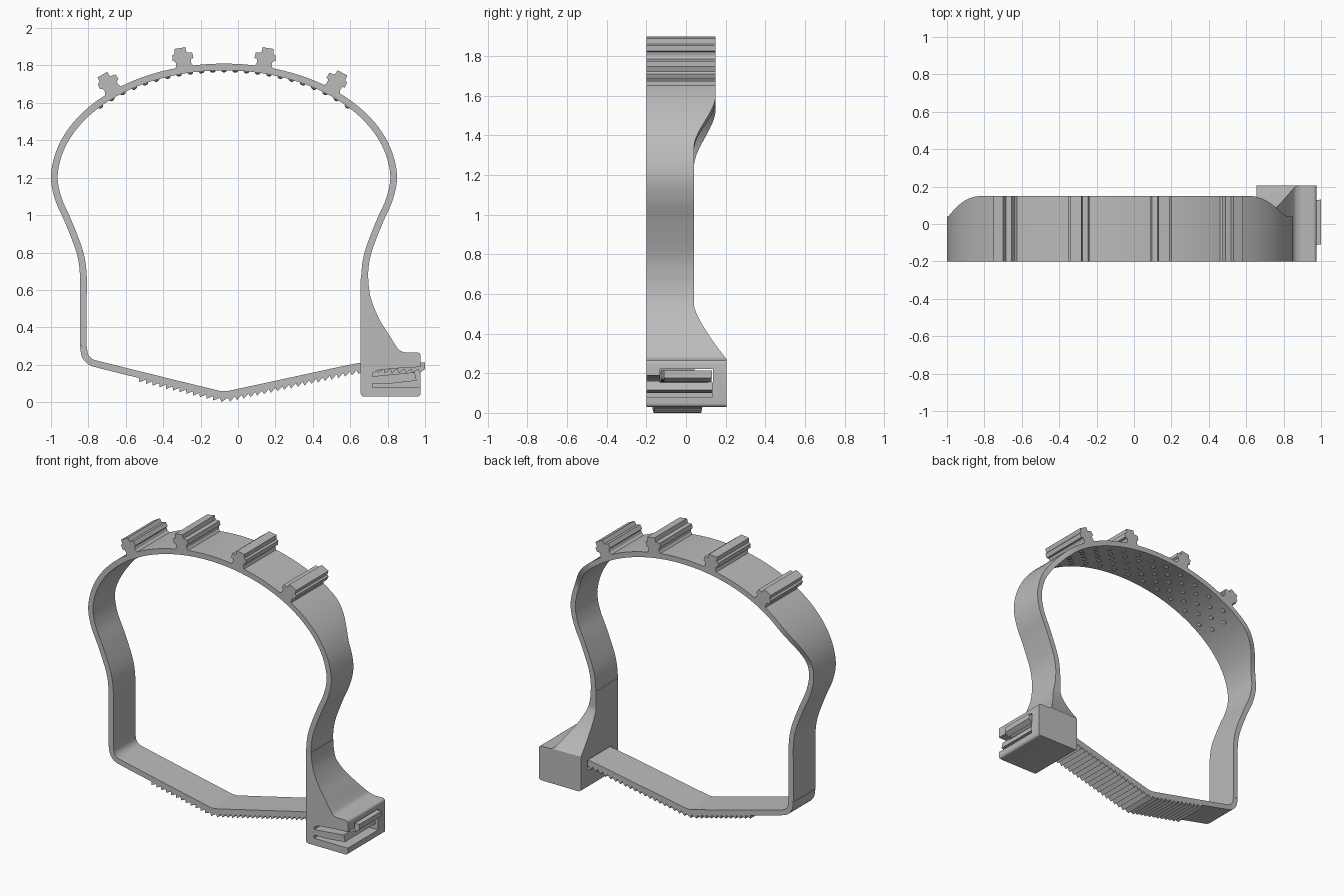
import bpy, bmesh, math
from mathutils import Vector, Matrix

cube = bpy.data.objects.get("Cube")
if cube:
    bpy.data.objects.remove(cube, do_unlink=True)

grey = bpy.data.materials.new("plain grey")
grey.use_nodes = True
COLOUR = (0.5, 0.5, 0.5, 1)
grey.diffuse_color = COLOUR
grey.node_tree.nodes["Principled BSDF"].inputs["Base Color"].default_value = COLOUR

MID = -0.075      # centre line of the arch
FRONT = -0.2      # front edge of the band
HALF = 0.018      # half the band thickness


def finish(name, bm, smooth=True):
    bmesh.ops.recalc_face_normals(bm, faces=bm.faces)
    mesh = bpy.data.meshes.new(name)
    bm.to_mesh(mesh)
    bm.free()
    mesh.materials.append(grey)
    ob = bpy.data.objects.new(name, mesh)
    bpy.context.collection.objects.link(ob)
    if smooth:
        bpy.ops.object.select_all(action='DESELECT')
        ob.select_set(True)
        bpy.context.view_layer.objects.active = ob
        bpy.ops.object.shade_smooth_by_angle(angle=math.radians(30))
    return ob


def loft(name, rows):
    """Closed strip; each row is inner (x, z), outer (x, z), front y, back y."""
    bm = bmesh.new()
    rings = []
    for a, b, y0, y1 in rows:
        corners = ((a, y0), (b, y0), (b, y1), (a, y1))
        rings.append([bm.verts.new((p[0], y, p[1])) for p, y in corners])
    for r, s in zip(rings, rings[1:]):
        for i in range(4):
            j = (i + 1) % 4
            bm.faces.new((r[i], r[j], s[j], s[i]))
    bm.faces.new(rings[0])
    bm.faces.new(rings[-1])
    return finish(name, bm)


def prism(name, outline, y0, y1, smooth=False):
    """Extrude an x-z outline along y."""
    bm = bmesh.new()
    face = bm.faces.new([bm.verts.new((x, y0, z)) for x, z in outline])
    new = bmesh.ops.extrude_face_region(bm, geom=[face])["geom"]
    bmesh.ops.translate(bm, vec=(0, y1 - y0, 0),
                        verts=[v for v in new if isinstance(v, bmesh.types.BMVert)])
    return finish(name, bm, smooth)


def spline(points, steps=8):
    """Catmull-Rom curve through the points."""
    p = [Vector(q) for q in points]
    p = [2 * p[0] - p[1]] + p + [2 * p[-1] - p[-2]]
    out = []
    for a, b, c, d in zip(p, p[1:], p[2:], p[3:]):
        for k in range(steps):
            t = k / steps
            out.append(0.5 * (2 * b + (c - a) * t + (2 * a - 5 * b + 4 * c - d) * t * t
                              + (3 * b - a - 3 * c + d) * t ** 3))
    return out + [p[-2]]


def outward(path, i):
    t = (path[min(i + 1, len(path) - 1)] - path[max(i - 1, 0)]).normalized()
    return Vector((t.y, -t.x))


def length(path):
    return sum((b - a).length for a, b in zip(path, path[1:]))


def along(path, s):
    """Point and outward normal at distance s."""
    for i, (a, b) in enumerate(zip(path, path[1:])):
        d = (b - a).length
        if s <= d or i == len(path) - 2:
            n = outward(path, i).lerp(outward(path, i + 1), min(s / d, 1))
            return a.lerp(b, min(s / d, 1)), n.normalized()
        s -= d


def back_edge(x, z):
    """The band widens to the rear over the crown."""
    low, high = (1.33, 1.59) if x > 0 else (1.24, 1.55)
    t = min(max((z - low) / (high - low), 0), 1)
    return 0.04 + 0.11 * t * t * (3 - 2 * t)


# Arch band: elliptical crown and curved legs, mirrored about its centre line
A, B, Z0 = 0.907, 0.602, 1.19
leg = [(0.752, 0.55), (0.752, 0.68), (0.77, 0.8), (0.83, 0.96), (0.883, 1.08)]
crown = [(A * math.cos(math.radians(t)), Z0 + B * math.sin(math.radians(t)))
         for t in range(0, 181, 10)]
left = [(-u, z) for u, z in reversed(leg)] + [(-0.752, 0.42), (-0.752, 0.3)]
path = spline([(u + MID, z) for u, z in leg + crown + left], 6)
rows = []
for i, p in enumerate(path):
    n = outward(path, i)
    rows.append((p - n * HALF, p + n * HALF, FRONT, back_edge(*p)))
loft("arch_band", rows)

# Strap with ratchet teeth, drifting slightly to the rear
strap = spline([(-0.827, 0.3), (-0.818, 0.25), (-0.79, 0.217), (-0.74, 0.2), (-0.45, 0.128),
                (-0.16, 0.057), (-0.08, 0.04), (0, 0.053), (0.32, 0.122), (0.63, 0.188),
                (0.72, 0.195), (1, 0.195)], 6)
total = length(strap)
PITCH = 0.037
rows = []


def strap_row(s, tooth):
    p, n = along(strap, s)
    y = FRONT + 0.05 * max(p.x + 0.8, 0)
    rows.append((p - n * HALF, p + n * (HALF + tooth), y, y + 0.24))


s = 0
while s < total:
    if along(strap, s)[0].x < -0.53:
        strap_row(s, 0)
        s += PITCH / 3
    else:
        strap_row(s, 0)
        strap_row(min(s + 0.007, total), 0.022)
        s += PITCH
strap_row(total, 0)
loft("toothed_strap", rows)

# Buttress between the right leg and the buckle, flaring out and to the rear
side = spline([(0.697, 0.66), (0.7, 0.61), (0.715, 0.54), (0.755, 0.445), (0.8, 0.372),
               (0.848, 0.296), (0.868, 0.275), (0.9, 0.264), (0.93, 0.26)], 5)
rows = []
for p in side:
    t = min(max((0.54 - p.y) / 0.27, 0), 1)
    rows.append(((0.656, p.y), p, FRONT, 0.04 + 0.165 * t ** 1.3))
loft("buckle_buttress", rows)

# Buckle block with rounded long edges
bm = bmesh.new()
bmesh.ops.create_cube(bm, size=1, matrix=Matrix.Translation((0.816, 0.0025, 0.148))
                      @ Matrix.Diagonal((0.32, 0.405, 0.236, 1)))
long_edges = [e for e in bm.edges if abs(e.verts[0].co.y - e.verts[1].co.y) > 0.1
              and not (e.verts[0].co.x < 0.7 and e.verts[0].co.z > 0.2)]
bmesh.ops.bevel(bm, geom=long_edges, offset=0.018, segments=4, affect='EDGES', profile=0.5)
buckle = finish("buckle", bm)

# Strap channel and the slit that frees the latch tongue
channel = prism("channel_cutter", [(0.6, 0.152), (1.05, 0.152), (1.05, 0.222), (0.6, 0.222)],
                -0.13, 0.135)
slit = prism("slit_cutter", [(0.72, 0.138), (0.945, 0.16), (0.955, 0.115), (0.82, 0.1),
                             (0.72, 0.1), (0.72, 0.078), (1.05, 0.078), (1.05, 0.19),
                             (0.9, 0.185), (0.75, 0.172), (0.72, 0.155)], -0.3, 0.13)
for cutter in (channel, slit):
    mod = buckle.modifiers.new("cut", 'BOOLEAN')
    mod.operation = 'DIFFERENCE'
    mod.solver = 'EXACT'
    mod.object = cutter
    bpy.context.view_layer.objects.active = buckle
    bpy.ops.object.modifier_apply(modifier=mod.name)
    bpy.data.objects.remove(cutter, do_unlink=True)


def crown_frame(u, offset=0):
    """Point on the crown and its normal at distance u from the centre line."""
    z = B * math.sqrt(1 - (u / A) ** 2)
    n = Vector((u / A ** 2, z / B ** 2)).normalized()
    return Vector((u + MID, Z0 + z)) + n * offset, n


# Four stepped rails across the crown
RAIL = [(-0.055, -0.01), (-0.04, 0.02), (-0.042, 0.04), (-0.056, 0.046), (-0.054, 0.075),
        (-0.024, 0.08), (-0.022, 0.108), (0.036, 0.108), (0.04, 0.08), (0.054, 0.075),
        (0.056, 0.046), (0.042, 0.04), (0.04, 0.02), (0.055, -0.01)]
for k, u in enumerate((-0.585, -0.21, 0.21, 0.57)):
    c, n = crown_frame(u, HALF - 0.006)
    t = Vector((n.y, -n.x))
    flip = 1 if u > 0 else -1
    prism(f"crown_rail_{k + 1}", [c + t * a * flip + n * b for a, b in RAIL], FRONT, 0.15)

# Staggered grip bumps under the crown
bm = bmesh.new()
for i in range(23):
    c, n = crown_frame(-0.67 + i * 1.34 / 22, -HALF)
    for y in ((-0.145, -0.025, 0.095) if i % 2 else (-0.085, 0.035)):
        turn = Matrix.Rotation(math.atan2(n.x, n.y), 4, 'Y')
        bmesh.ops.create_uvsphere(bm, u_segments=10, v_segments=6, radius=1,
                                  matrix=Matrix.Translation((c.x, y, c.y)) @ turn
                                  @ Matrix.Diagonal((0.016, 0.016, 0.011, 1)))
finish("grip_bumps", bm)
